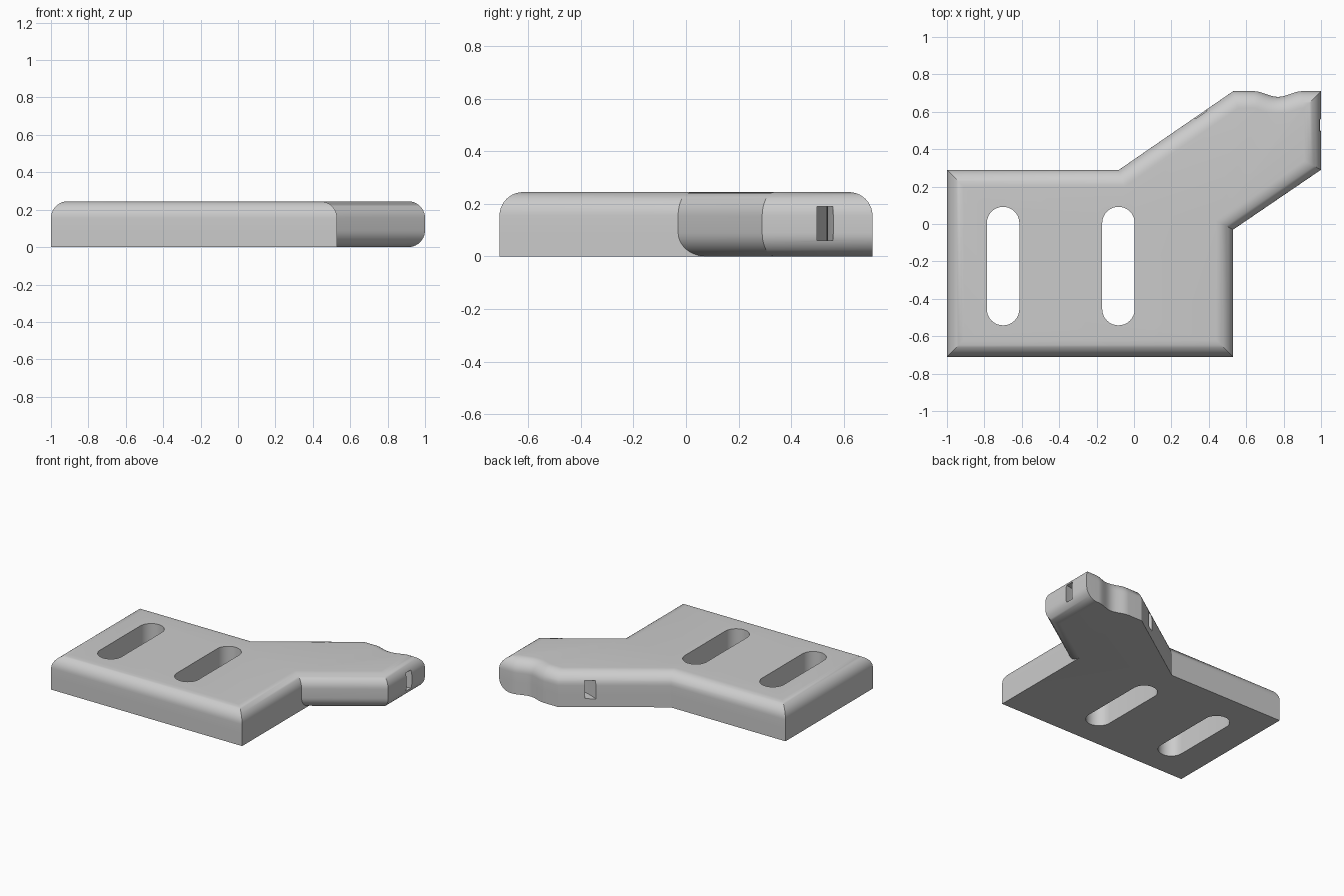
import bpy
import bmesh
import math
from mathutils import Vector

old = bpy.data.objects.get("Cube")
if old:
    bpy.data.objects.remove(old, do_unlink=True)

HEIGHT, ROUND, STEPS = 0.245, 0.09, 10

grey = bpy.data.materials.new("plain grey")
grey.use_nodes = True
grey.diffuse_color = (0.6, 0.6, 0.6, 1)
grey.node_tree.nodes["Principled BSDF"].inputs["Base Color"].default_value = (0.6, 0.6, 0.6, 1)


def loft(name, rings):
    """Skin a stack of closed rings and cap both ends."""
    bm = bmesh.new()
    loops = [[bm.verts.new(p) for p in ring] for ring in rings]
    n = len(loops[0])
    for low, high in zip(loops, loops[1:]):
        for i in range(n):
            j = (i + 1) % n
            bm.faces.new((low[i], low[j], high[j], high[i]))
    bm.faces.new(loops[0][::-1])
    bm.faces.new(loops[-1])
    bmesh.ops.remove_doubles(bm, verts=bm.verts, dist=1e-5)
    bmesh.ops.recalc_face_normals(bm, faces=bm.faces)
    mesh = bpy.data.meshes.new(name)
    bm.to_mesh(mesh)
    bm.free()
    mesh.materials.append(grey)
    obj = bpy.data.objects.new(name, mesh)
    bpy.context.collection.objects.link(obj)
    return obj


def offset(points, amounts):
    """Move each edge of a counter-clockwise outline inward, with mitred corners."""
    out = []
    for i, p in enumerate(points):
        a = (p - points[i - 1]).normalized()
        b = (points[(i + 1) % len(points)] - p).normalized()
        na, nb = Vector((-a.y, a.x)), Vector((-b.y, b.x))
        da, db = amounts[i - 1], amounts[i]
        det = na.x * nb.y - na.y * nb.x
        if abs(det) < 1e-4:
            out.append(p + na * da)
        else:
            out.append(p + Vector((da * nb.y - db * na.y, db * na.x - da * nb.x)) / det)
    return out


# Plate outline, with a shallow wavy notch in the end of the arm
outline = [(-1, -0.71), (0.53, -0.71), (0.53, -0.03), (1, 0.29), (1, 0.71)]
for k in range(25):
    t = k / 24
    outline.append((0.9 - 0.26 * t, 0.71 - 0.015 * (1 - math.cos(math.tau * t))))
outline += [(0.53, 0.71), (-0.08, 0.29), (-1, 0.29)]
outline = [Vector(p) for p in outline]
lower_round = [1 if i in (2, 3) else 0 for i in range(len(outline))]

# Lower rounding on the outer arm edges, upper rounding all the way round
rings = []
for side in (0, 1):
    for k in range(STEPS + 1):
        angle = math.pi / 2 * k / STEPS
        if side == 0:
            z = ROUND * (1 - math.cos(angle))
            inset = ROUND * (1 - math.sin(angle))
            amounts = [inset * f for f in lower_round]
        else:
            z = HEIGHT - ROUND * (1 - math.sin(angle))
            amounts = [ROUND * (1 - math.cos(angle))] * len(outline)
        rings.append([(p.x, p.y, z) for p in offset(outline, amounts)])
plate = loft("mounting_plate", rings)


def cutter(name, points, z0, z1):
    obj = loft(name, [[(x, y, z) for x, y in points] for z in (z0, z1)])
    obj.hide_render = True
    mod = plate.modifiers.new(name, "BOOLEAN")
    mod.operation, mod.solver, mod.object = "DIFFERENCE", "EXACT", obj
    return obj


# Two long round-ended slots
cutters = []
for name, cx in (("right_slot_cutter", -0.70), ("left_slot_cutter", -0.083)):
    points = []
    for cy, start in ((0.005, 0), (-0.455, math.pi)):
        for k in range(17):
            a = start + math.pi * k / 16
            points.append((cx + 0.087 * math.cos(a), cy + 0.087 * math.sin(a)))
    cutters.append(cutter(name, points, -0.1, 0.4))

# Curved strap channel through the arm
arc = [math.radians(-90 + 32 * k / 12) for k in range(-12, 13)]
points = []
for radius, angles in ((1.115, arc), (1.055, arc[::-1])):
    points += [(0.77 + radius * math.cos(a), 1.59 + radius * math.sin(a)) for a in angles]
cutters.append(cutter("strap_channel_cutter", points, 0.06, 0.19))

# Apply the cuts and smooth the rounded surfaces
bpy.context.view_layer.objects.active = plate
plate.select_set(True)
for mod in list(plate.modifiers):
    bpy.ops.object.modifier_apply(modifier=mod.name)
for obj in cutters:
    bpy.data.objects.remove(obj, do_unlink=True)
bpy.ops.object.shade_smooth_by_angle(angle=math.radians(30))
